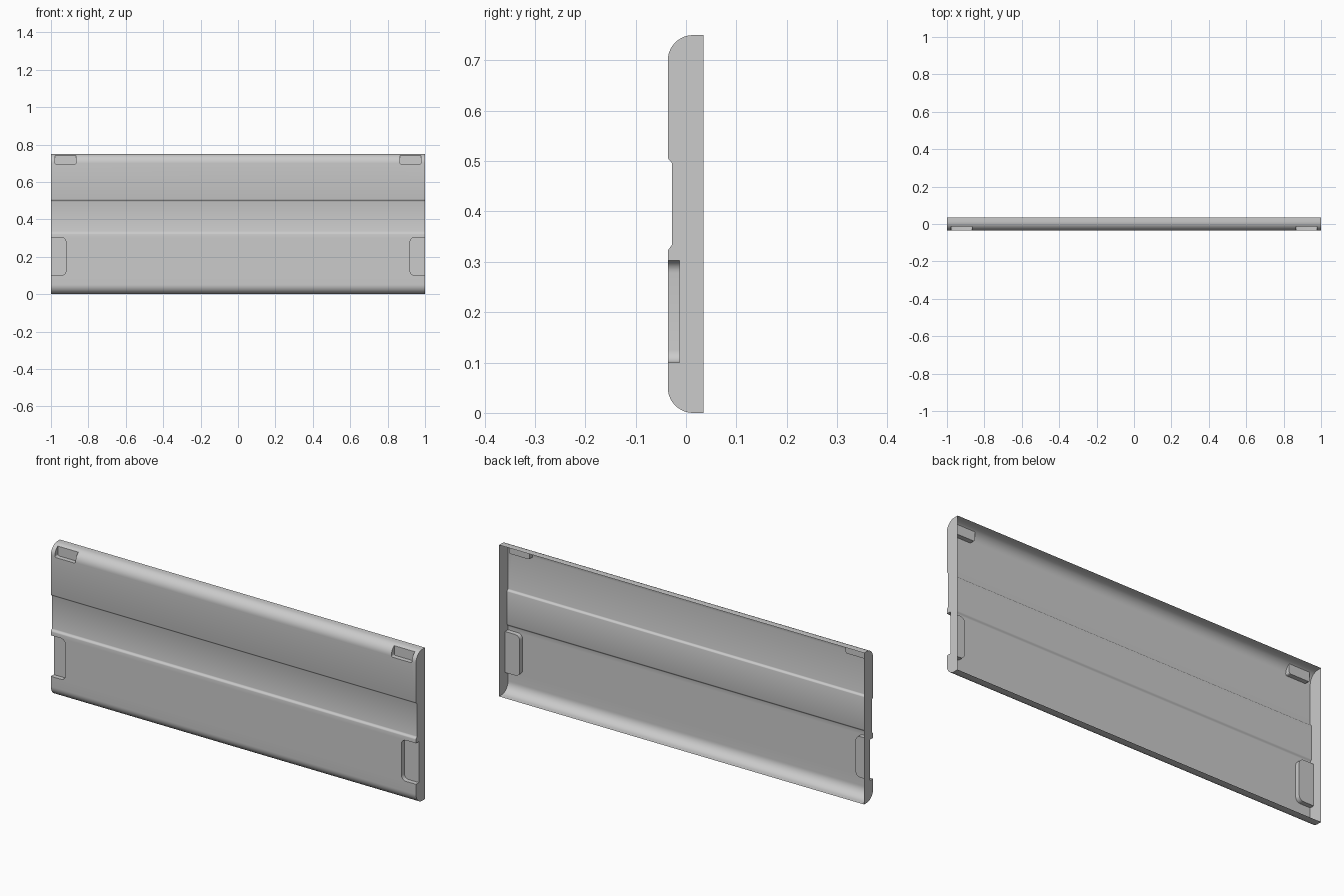
import bpy
import bmesh
import math
from math import cos, sin, pi
from mathutils import Vector

if "Cube" in bpy.data.objects:
    bpy.data.objects.remove(bpy.data.objects["Cube"], do_unlink=True)

HEIGHT, FRONT, BACK = 0.75, -0.036, 0.035
RADIUS, GROOVE, POCKET = 0.05, 0.008, -0.013

grey = bpy.data.materials.new("plain grey")
grey.use_nodes = True
colour = (0.6, 0.6, 0.6, 1)
grey.diffuse_color = colour
grey.node_tree.nodes["Principled BSDF"].inputs["Base Color"].default_value = colour


def prism(name, points, sweep):
    """Closed solid made by sweeping a flat outline along a vector."""
    bm = bmesh.new()
    face = bm.faces.new([bm.verts.new(p) for p in points])
    top = bmesh.ops.extrude_face_region(bm, geom=[face])["geom"]
    bmesh.ops.translate(bm, vec=Vector(sweep),
                        verts=[v for v in top if isinstance(v, bmesh.types.BMVert)])
    bmesh.ops.recalc_face_normals(bm, faces=bm.faces)
    mesh = bpy.data.meshes.new(name)
    bm.to_mesh(mesh)
    bm.free()
    obj = bpy.data.objects.new(name, mesh)
    bpy.context.collection.objects.link(obj)
    return obj


def arc(cx, cz, r, start, end, steps):
    angles = [start + (end - start) * i / steps for i in range(steps + 1)]
    return [(cx + r * cos(a), cz + r * sin(a)) for a in angles]


def step(z, rise):
    """Soft S-shaped step between panel face and groove."""
    pts = [(FRONT + GROOVE * (1 - cos(pi * t / 6)) / 2, z + rise * (t / 6 - 0.5))
           for t in range(7)]
    return pts


# Side profile: rounded front edges and a shallow long groove
cy = FRONT + RADIUS
profile = [(BACK, 0)]
profile += arc(cy, RADIUS, RADIUS, 1.5 * pi, pi, 12)
profile += step(0.328, 0.014)
profile += reversed(step(0.501, -0.012))
profile += arc(cy, HEIGHT - RADIUS, RADIUS, pi, pi / 2, 12)
profile += [(BACK, HEIGHT)]
panel = prism("panel_shell", [(-1, y, z) for y, z in profile], (2, 0, 0))

# Side grips and top slots, mirrored left and right
cutters = []
for s in (-1, 1):
    r = 0.025
    grip = [(1.1, 0.1)] + [(1.1, 0.303)]
    grip += arc(0.92 + r, 0.303 - r, r, pi / 2, pi, 6)
    grip += arc(0.92 + r, 0.1 + r, r, pi, 1.5 * pi, 6)
    r = 0.008
    slot = [(0.978, 0.8), (0.865, 0.8)]
    slot += arc(0.865 + r, 0.695 + r, r, pi, 1.5 * pi, 4)
    slot += arc(0.978 - r, 0.695 + r, r, 1.5 * pi, 2 * pi, 4)
    for name, outline in (("grip_cutter", grip), ("slot_cutter", slot)):
        cutter = prism(name, [(s * x, -0.1, z) for x, z in outline],
                       (0, POCKET + 0.1, 0))
        cutter.hide_render = True
        cutters.append(cutter)
        mod = panel.modifiers.new(name, 'BOOLEAN')
        mod.operation, mod.solver, mod.object = 'DIFFERENCE', 'EXACT', cutter

# Bake the cuts, then open the hollow back
bpy.context.view_layer.update()
baked = bpy.data.meshes.new_from_object(
    panel.evaluated_get(bpy.context.evaluated_depsgraph_get()))
panel.modifiers.clear()
panel.data = baked
for cutter in cutters:
    bpy.data.objects.remove(cutter, do_unlink=True)

bm = bmesh.new()
bm.from_mesh(baked)
rear = [f for f in bm.faces if all(v.co.y > BACK - 0.001 for v in f.verts)]
bmesh.ops.delete(bm, geom=rear, context='FACES')
bm.to_mesh(baked)
bm.free()

baked.materials.clear()
baked.materials.append(grey)
bpy.ops.object.select_all(action='DESELECT')
panel.select_set(True)
bpy.context.view_layer.objects.active = panel
bpy.ops.object.shade_smooth_by_angle(angle=math.radians(35))
